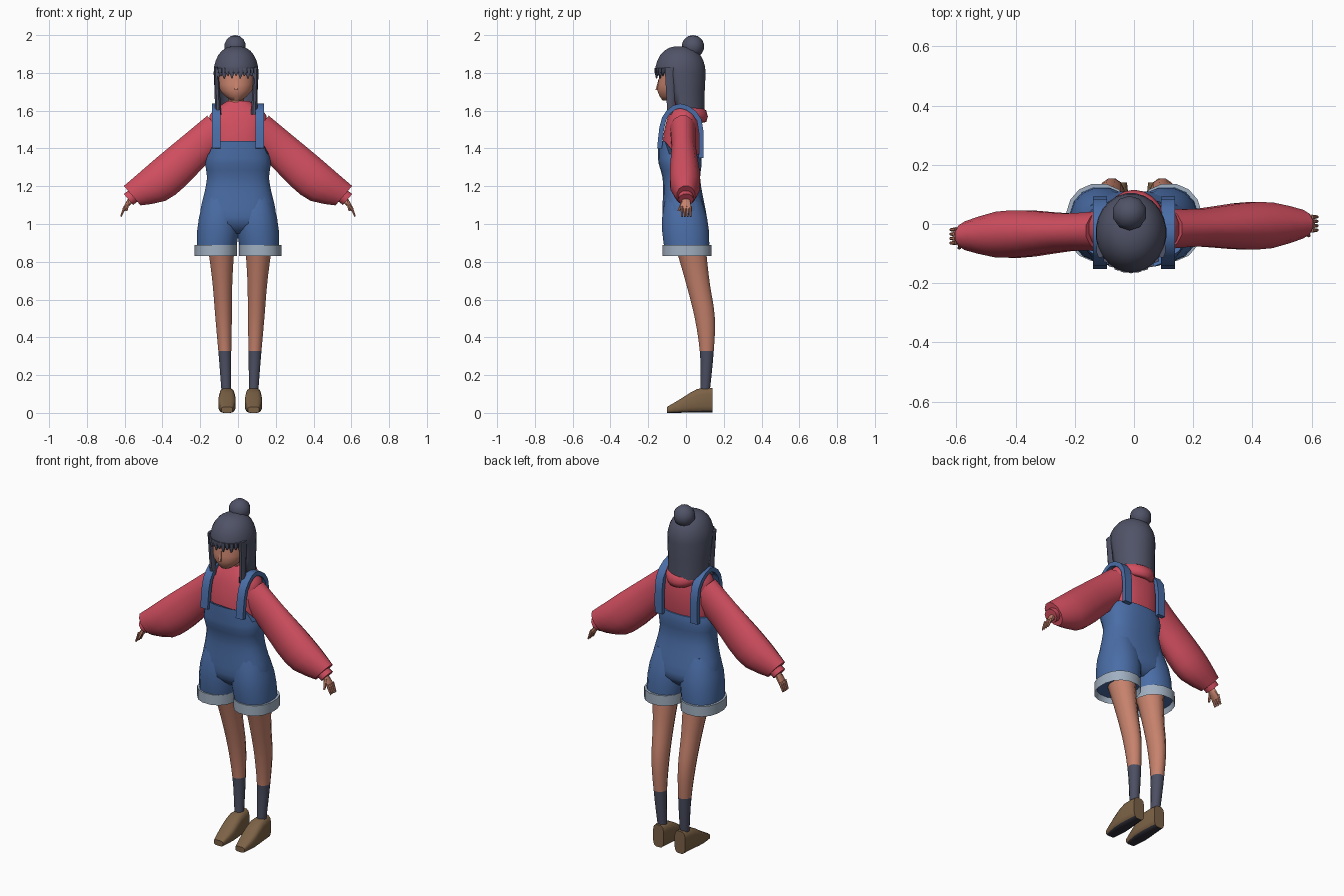
import bpy, bmesh, math
from mathutils import Vector

if "Cube" in bpy.data.objects:
    bpy.data.objects.remove(bpy.data.objects["Cube"])

X, Y, Z = Vector((1, 0, 0)), Vector((0, 1, 0)), Vector((0, 0, 1))
HEAD_X = -0.01  # the head sits slightly to the right


def material(name, *rgb):
    linear = [((c / 255 + 0.055) / 1.055) ** 2.4 for c in rgb] + [1]
    mat = bpy.data.materials.new(name)
    mat.use_nodes = True
    mat.diffuse_color = linear
    mat.node_tree.nodes["Principled BSDF"].inputs["Base Color"].default_value = linear
    return mat


hair = material("charcoal_hair", 80, 83, 103)
skin = material("warm_skin", 198, 130, 108)
red = material("red_fleece", 208, 78, 95)
denim = material("blue_denim", 74, 109, 166)
lining = material("pale_denim", 160, 175, 192)
sock = material("slate_sock", 76, 79, 98)
leather = material("brown_leather", 124, 98, 70)
rubber = material("dark_sole", 48, 48, 58)


def finish(ob, name, mat):
    ob.name = name
    ob.data.materials.append(mat)
    bpy.ops.object.select_all(action="DESELECT")
    ob.select_set(True)
    bpy.context.view_layer.objects.active = ob
    bpy.ops.object.shade_smooth_by_angle(angle=math.radians(50))
    return ob


def sample(keys, t):
    """Value of a smooth curve through evenly spaced keys."""
    last = len(keys) - 1
    if last == 0:
        return keys[0]
    i = min(int(t * last), last - 1)
    f = t * last - i
    start, end = keys[i], keys[i + 1]
    slope_in = (end - keys[max(i - 1, 0)]) / 2
    slope_out = (keys[min(i + 2, last)] - start) / 2
    ease = f * f * (3 - 2 * f)
    return (start + (end - start) * ease + slope_in * (f * (1 - f) ** 2)
            - slope_out * (f * f * (1 - f)))


def sweep(name, path, wide, deep, mat, steps=8, sides=12, ref=Y, axis=Z, boxy=1):
    """Skin oval rings along a path; boxy below 1 squares the ovals."""
    path = [Vector(point) for point in path]
    centres = [sample(path, i / steps) for i in range(steps + 1)]
    bm = bmesh.new()
    rings = []
    for i, centre in enumerate(centres):
        along = axis or centres[min(i + 1, steps)] - centres[max(i - 1, 0)]
        u = ref.cross(along).normalized()
        v = along.cross(u).normalized()
        u, v = u * sample(wide, i / steps), v * sample(deep, i / steps)
        ring = []
        for k in range(sides):
            angle = (k + 0.5) * math.tau / sides
            a, b = (math.copysign(abs(c) ** boxy, c) for c in (math.cos(angle), math.sin(angle)))
            ring.append(bm.verts.new(centre + u * a + v * b))
        rings.append(ring)
    for low, high in zip(rings, rings[1:]):
        for k in range(sides):
            bm.faces.new((low[k - 1], low[k], high[k], high[k - 1]))
    bm.faces.new(rings[0])
    bm.faces.new(rings[-1])
    bmesh.ops.recalc_face_normals(bm, faces=bm.faces)
    mesh = bpy.data.meshes.new(name)
    bm.to_mesh(mesh)
    bm.free()
    ob = bpy.data.objects.new(name, mesh)
    bpy.context.collection.objects.link(ob)
    return finish(ob, name, mat)


# Overalls body, with the bib raised at the front
body = sweep("overalls_body", [(0, 0, 0.95), (0, -0.035, 1.37)],
             [0.08, 0.19, 0.2, 0.18, 0.165, 0.175, 0.165],
             [0.07, 0.115, 0.115, 0.105, 0.1, 0.115, 0.115],
             denim, steps=12, sides=24, boxy=0.8)
for vert in body.data.vertices:
    if vert.co.z > 1.36 and vert.co.y < -0.09:
        vert.co.z = 1.44
        vert.co.x *= 0.9

# Sweater body and collar
sweep("sweater_body", [(0, -0.03, 1.3), (0, -0.01, 1.65)], [0.14, 0.15, 0.15, 0.15, 0.06],
      [0.09, 0.1, 0.1, 0.08, 0.05], red, steps=12, sides=20, boxy=0.85)

# Hood draped round the neck, fuller and lower at the back
bpy.ops.mesh.primitive_torus_add(major_segments=20, minor_segments=8, major_radius=0.08,
                                 minor_radius=0.025, location=(0, 0.01, 1.625))
hood = finish(bpy.context.object, "hood", red)
for vert in hood.data.vertices:
    back = 0.5 + vert.co.y / 0.2
    vert.co.y *= 0.75 + 0.25 * back
    vert.co.z = vert.co.z * (0.7 + back) - 0.055 * back

for s, side in ((1, "left"), (-1, "right")):

    def arm(x, z, shift=0):
        return s * x, shift - 0.02 + s * 0.035 * x, z

    # Sleeve, cuff and hand
    down_arm = Vector((s * 0.76, 0, -0.65))
    sweep(side + "_sleeve",
          [arm(0.1, 1.5), arm(0.22, 1.4), arm(0.35, 1.28), arm(0.45, 1.2), arm(0.56, 1.15)],
          [0.1, 0.1, 0.11, 0.105, 0.07], [0.07, 0.065, 0.08, 0.08, 0.05], red, axis=down_arm)
    sweep(side + "_sleeve_cuff", [arm(0.54, 1.16), arm(0.58, 1.13)], [0.04], [0.04], red,
          steps=1, sides=10, axis=down_arm)
    sweep(side + "_palm", [arm(0.56, 1.14), arm(0.605, 1.075)], [0.02, 0.01], [0.02, 0.03],
          skin, steps=3, sides=8, axis=down_arm)
    for finger in range(4):
        shift = (finger - 1.5) * 0.015
        sweep(f"{side}_finger_{finger + 1}", [arm(0.6, 1.09, shift), arm(0.62, 1.04, shift)],
              [0.01, 0.005], [0.008, 0.005], skin, steps=2, sides=6, axis=down_arm)
    sweep(side + "_thumb", [arm(0.58, 1.12, -0.015), arm(0.59, 1.07, -0.04)],
          [0.01, 0.006], [0.01, 0.006], skin, steps=2, sides=6)

    # Shoulder strap from bib corner to back panel
    strap = [(-0.14, 1.4), (-0.115, 1.56), (-0.03, 1.625), (0.07, 1.55), (0.08, 1.35)]
    sweep(side + "_strap", [(s * 0.115, y, z) for y, z in strap], [0.018], [0.033], denim,
          steps=12, sides=4, ref=X, axis=None)

    # Shorts leg and turned-up hem, hollow underneath
    sweep(side + "_shorts_leg", [(s * 0.115, 0.005, 0.86), (s * 0.09, -0.015, 1.14)],
          [0.105, 0.112, 0.09], [0.12, 0.125, 0.095], denim, steps=5, sides=16, boxy=0.9)
    sweep(side + "_shorts_hem", [(s * 0.118, 0.005, z) for z in (0.89, 0.83, 0.87)],
          [0.114, 0.114, 0.1], [0.132, 0.132, 0.12], lining, steps=2, sides=16, boxy=0.9)

    # Leg, with the sock coloured by height
    bend = [0.02, 0.06, 0.1, 0.11, 0.1]
    leg = sweep(side + "_leg", [(0.01 + s * (0.1 - 0.007 * i), y, 0.9 - 0.2 * i) for i, y in enumerate(bend)],
                [0.075, 0.055, 0.045, 0.034, 0.025], [0.085, 0.066, 0.055, 0.036, 0.025], skin, steps=14)
    leg.data.materials.append(sock)
    for face in leg.data.polygons:
        face.material_index = int(face.center.z < 0.33)

    # Shoe from heel to toe, with a dark underside
    half_heights = [0.066, 0.064, 0.04, 0.016]
    shoe = sweep(side + "_shoe", [(0.012 + s * 0.07, 0.14 - 0.08 * i, h) for i, h in enumerate(half_heights)],
                 [0.035, 0.043, 0.045, 0.03], half_heights, leather, steps=6, ref=Z, axis=-Y, boxy=0.55)
    shoe.data.materials.append(rubber)
    for face in shoe.data.polygons:
        face.material_index = int(face.normal.z < -0.7)

    # Lock of hair beside the face
    sweep(side + "_hair_lock", [(HEAD_X + s * 0.105, -0.085, 1.83), (HEAD_X + s * 0.095, -0.08, 1.58)],
          [0.012, 0.018], [0.03, 0.02], hair, steps=3, sides=8)

# Neck, head and nose
sweep("neck", [(HEAD_X, -0.01, 1.58), (HEAD_X, -0.025, 1.7)], [0.043], [0.045], skin, steps=1)
sweep("head", [(HEAD_X, -0.09, 1.655), (HEAD_X, -0.045, 1.77), (HEAD_X, -0.04, 1.88)],
      [0.03, 0.085, 0.1, 0.1, 0.08], [0.035, 0.085, 0.1, 0.1, 0.085], skin, sides=20)
sweep("nose", [(HEAD_X, -0.143, 1.765), (HEAD_X, -0.147, 1.71)], [0.004, 0.013], [0.004, 0.02],
      skin, steps=1, sides=4)

# Long hair: a dome over straight sides, opened in front of the face
arc = [i * math.pi / 13 for i in range(7)]
crown = [math.cos(a) ** 0.8 for a in arc]
shell = sweep("long_hair",
              [(HEAD_X, -0.01, 1.59), (HEAD_X, -0.02, 1.7)] + [(HEAD_X, -0.03, 1.8 + 0.142 * math.sin(a)) for a in arc],
              [0.11, 0.115] + [0.12 * c for c in crown], [0.11, 0.12] + [0.135 * c for c in crown],
              hair, sides=24)
bm = bmesh.new()
bm.from_mesh(shell.data)
opening = []
for face in bm.faces:
    middle = face.calc_center_median()
    if middle.z < 1.8 and (middle.y < -0.065 or face.normal.z < -0.9):
        opening.append(face)
bmesh.ops.delete(bm, geom=opening, context="FACES")
bm.to_mesh(shell.data)
bm.free()
shell.modifiers.new("thickness", "SOLIDIFY").thickness = 0.012

# Jagged fringe
for k in range(11):
    angle = math.radians((k - 5) * 11)
    x, y = HEAD_X + 0.116 * math.sin(angle), -0.03 - 0.128 * math.cos(angle)
    sweep(f"fringe_{k + 1}", [(x, y, 1.825), (x, y, 1.77 + 0.014 * (k % 2))],
          [0.015, 0.014, 0.003], [0.009, 0.009, 0.003], hair, steps=2, sides=6)

# Top bun
bpy.ops.mesh.primitive_uv_sphere_add(segments=10, ring_count=7, radius=0.06, location=(-0.015, 0.037, 1.94))
finish(bpy.context.object, "hair_bun", hair)
